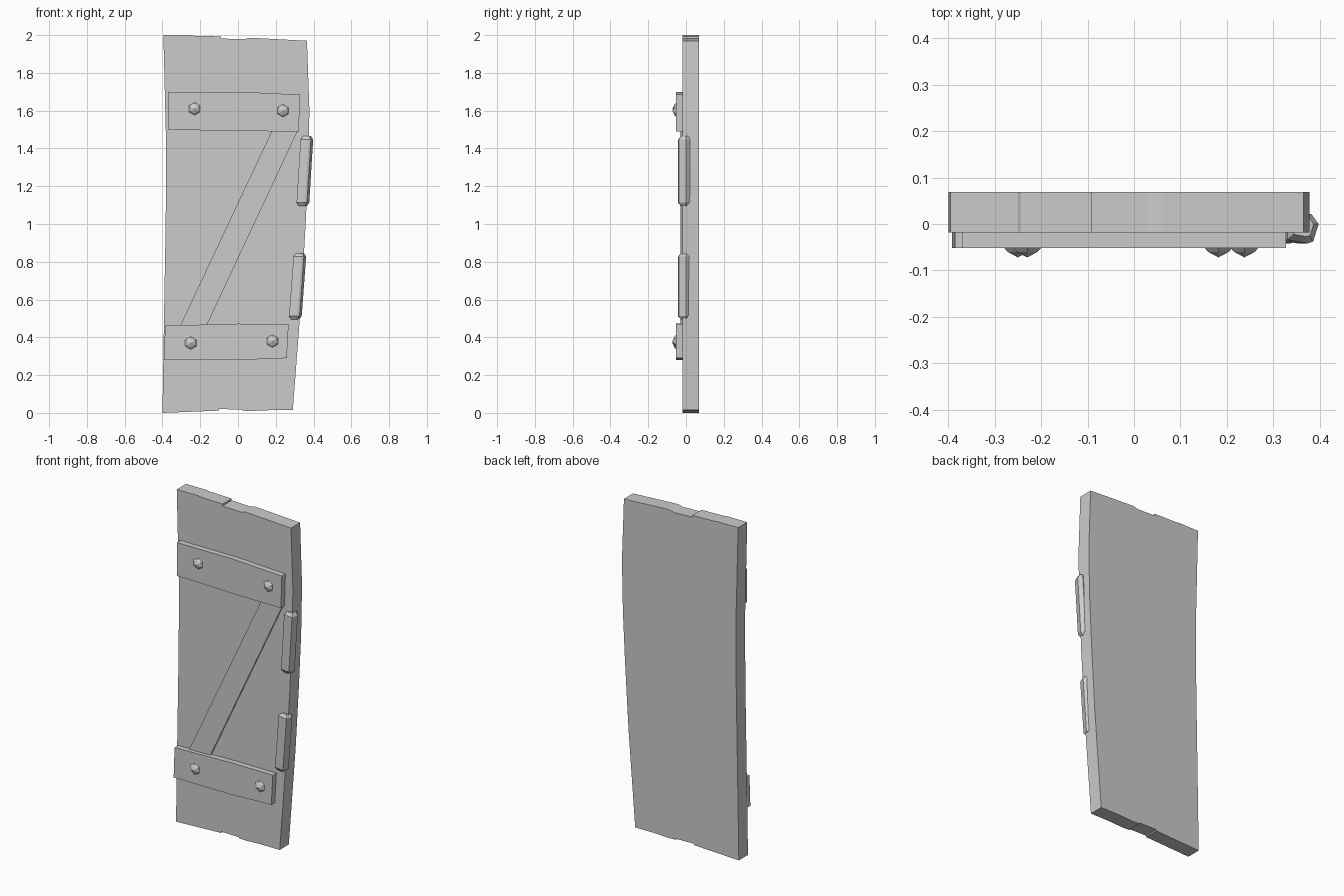
import bpy, bmesh
from mathutils import Vector

cube = bpy.data.objects.get("Cube")
if cube:
    bpy.data.objects.remove(cube)

GREY = (0.6, 0.6, 0.6, 1)
mat = bpy.data.materials.new("plain grey")
mat.use_nodes = True
mat.diffuse_color = GREY
mat.node_tree.nodes["Principled BSDF"].inputs["Base Color"].default_value = GREY


def finish(name, bm):
    bmesh.ops.recalc_face_normals(bm, faces=bm.faces)
    mesh = bpy.data.meshes.new(name)
    bm.to_mesh(mesh)
    bm.free()
    mesh.materials.append(mat)
    obj = bpy.data.objects.new(name, mesh)
    bpy.context.collection.objects.link(obj)
    return obj


def slab(name, outline, front, back):
    """Extrude an x-z outline from front to back along y."""
    bm = bmesh.new()
    face = bm.faces.new([bm.verts.new((x, front, z)) for x, z in outline])
    new = bmesh.ops.extrude_face_region(bm, geom=[face])["geom"]
    verts = [v for v in new if isinstance(v, bmesh.types.BMVert)]
    bmesh.ops.translate(bm, verts=verts, vec=(0, back - front, 0))
    return finish(name, bm)


# Warped door panel with uneven plank ends
top = [(-0.395, 2.0), (-0.25, 2.0), (-0.245, 1.997), (-0.09, 1.993), (-0.09, 1.982),
       (0.03, 1.978), (0.065, 1.986), (0.215, 1.978), (0.365, 1.97)]
right = [(0.378, 1.6), (0.372, 1.3), (0.358, 1.0), (0.335, 0.6)]
bottom = [(0.29, 0.014), (0.16, 0.014), (0.07, 0.01), (0.02, 0.012), (0.02, 0.018),
          (-0.1, 0.02), (-0.1, 0.012), (-0.2, 0.008), (-0.4, 0)]
left = [(-0.39, 0.6), (-0.383, 1.0), (-0.38, 1.4)]
slab("door_panel", top + right + bottom + left, -0.018, 0.069)

# Cross battens and diagonal brace
slab("upper_batten", [(-0.37, 1.7), (0, 1.7), (0.328, 1.685), (0.322, 1.49),
                      (0, 1.492), (-0.37, 1.5)], -0.052, -0.016)
slab("lower_batten", [(-0.386, 0.462), (0, 0.472), (0.268, 0.47), (0.258, 0.29),
                      (0, 0.28), (-0.392, 0.28)], -0.052, -0.016)
slab("diagonal_brace", [(0.18, 1.495), (0.317, 1.495), (-0.167, 0.46), (-0.307, 0.46)],
     -0.029, -0.016)

# Faceted rivets
for i, (x, z) in enumerate([(-0.23, 1.61), (0.238, 1.6), (-0.25, 0.37), (0.182, 0.38)]):
    bm = bmesh.new()
    rings = []
    for radius, y in ((0.036, -0.05), (0.026, -0.06)):
        ring = bmesh.ops.create_circle(bm, segments=6, radius=radius)["verts"]
        for v in ring:
            v.co = Vector((x + v.co.x, y, z + v.co.y))
        rings.append(ring)
    tip = bm.verts.new((x, -0.072, z))
    for k in range(6):
        n = (k + 1) % 6
        bm.faces.new((rings[0][k], rings[0][n], rings[1][n], rings[1][k]))
        bm.faces.new((rings[1][k], rings[1][n], tip))
    finish(f"rivet_{i + 1}", bm)


# Leaning hinge barrels with chamfered ends
SECTION = [(-0.033, -0.034), (0.01, -0.042), (0.022, -0.038), (0.034, 0),
           (0.018, 0.022), (-0.033, 0.022)]


def hinge(name, low, high):
    bm = bmesh.new()
    rings = []
    for t, scale in ((0, 0.65), (0.05, 1), (0.95, 1), (1, 0.65)):
        c = Vector(low).lerp(Vector(high), t)
        rings.append([bm.verts.new((c.x + x * scale, y * scale, c.y)) for x, y in SECTION])
    for a, b in zip(rings, rings[1:]):
        for k in range(len(a)):
            n = (k + 1) % len(a)
            bm.faces.new((a[k], a[n], b[n], b[k]))
    bm.faces.new(rings[0])
    bm.faces.new(rings[-1])
    finish(name, bm)


hinge("upper_hinge", (0.342, 1.095), (0.365, 1.465))
hinge("lower_hinge", (0.302, 0.495), (0.328, 0.845))
